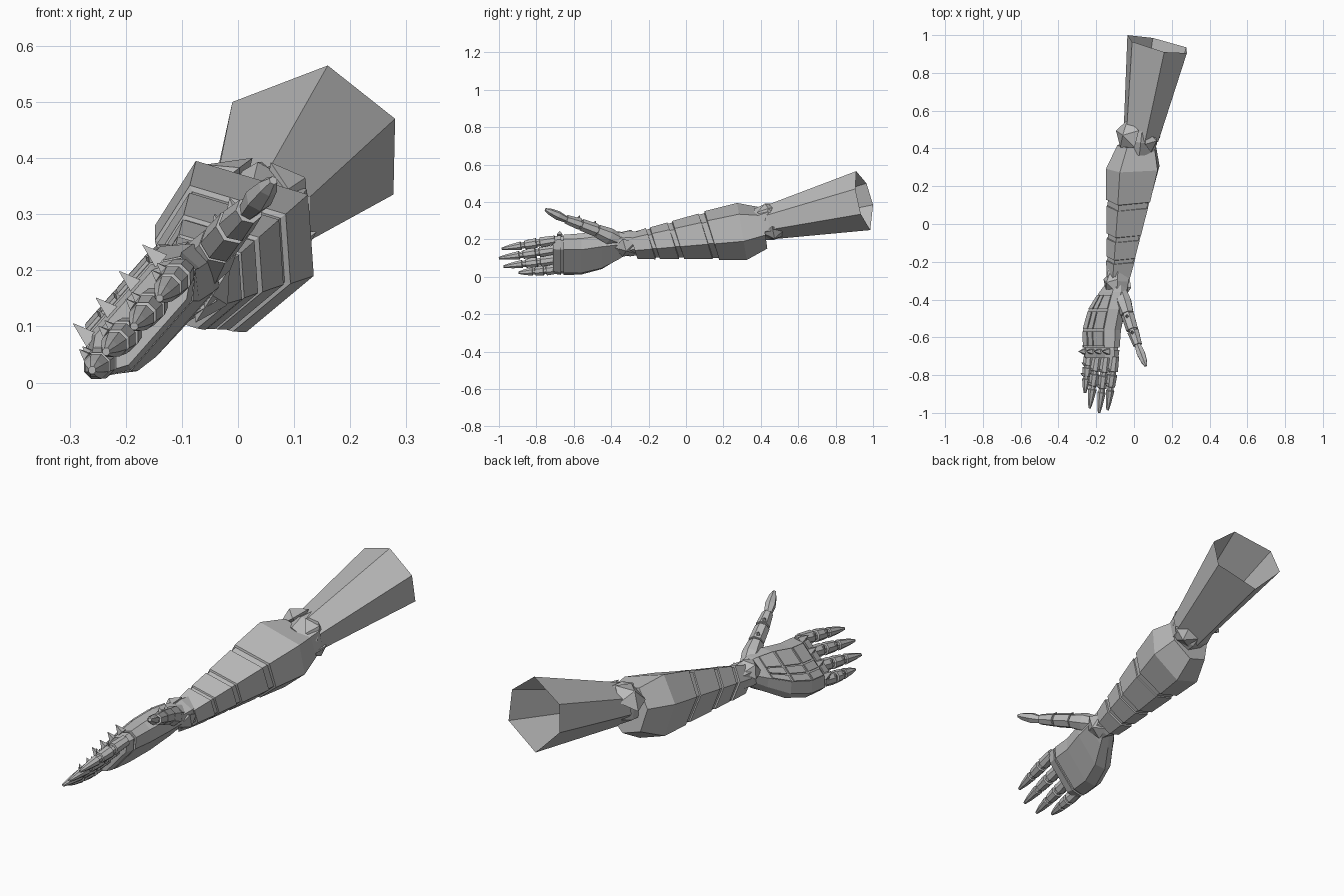
import bpy, bmesh, math
from mathutils import Vector

if "Cube" in bpy.data.objects:
    bpy.data.objects.remove(bpy.data.objects["Cube"])

steel = bpy.data.materials.new("grey steel")
steel.diffuse_color = (0.5, 0.5, 0.5, 1)
steel.use_nodes = True
steel.node_tree.nodes["Principled BSDF"].inputs["Base Color"].default_value = steel.diffuse_color

U = Vector((0.66, 0, 0.75))       # across the hand, little finger to index
N = Vector((-0.75, 0, 0.66))      # out of the back of the hand


def hand_point(u, y, n):
    return U * u + N * n + Vector((0, y, 0))


def loft(name, rings, cap=True):
    """Skin a list of equal-length rings of points."""
    bm = bmesh.new()
    loops = [[bm.verts.new(p) for p in ring] for ring in rings]
    k = len(loops[0])
    for a, b in zip(loops, loops[1:]):
        for i in range(k):
            j = (i + 1) % k
            bm.faces.new((a[i], a[j], b[j], b[i]))
    if cap:
        bm.faces.new(loops[0])
        bm.faces.new(loops[-1])
    bmesh.ops.recalc_face_normals(bm, faces=bm.faces)
    mesh = bpy.data.meshes.new(name)
    bm.to_mesh(mesh)
    bm.free()
    mesh.materials.append(steel)
    ob = bpy.data.objects.new(name, mesh)
    bpy.context.collection.objects.link(ob)
    return ob


def tube(name, start, end, profile, sides=8):
    """Turned shape along a line; profile is (fraction, radius)."""
    start, end = Vector(start), Vector(end)
    q = (end - start).to_track_quat('Z', 'Y')
    rings = []
    for t, r in profile:
        c = start.lerp(end, t)
        rings.append([c + q @ Vector((r * math.cos(a), r * math.sin(a), 0))
                      for a in (2 * math.pi * (i + 0.5) / sides for i in range(sides))])
    return loft(name, rings)


def gem(name, center, normal, radius, height):
    """Five-sided pointed guard plate."""
    c, n = Vector(center), Vector(normal).normalized()
    return tube(name, c - n * height * 0.6, c + n * height,
                [(0, radius * 0.6), (0.37, radius), (1, 0.003)], 5)


# upper arm sleeve: open six-sided tube flaring away from the elbow
far = [Vector(p) for p in ((-0.01, 0.965, 0.50), (0.16, 0.91, 0.565), (0.28, 0.905, 0.47),
                           (0.277, 0.935, 0.335), (0.10, 0.985, 0.25), (-0.035, 1.0, 0.385))]
mid = sum(far, Vector()) / 6
near = [Vector((0.04, 0.46, 0.30)) + (p - mid) * 0.58 for p in far]
loft("upper_arm_sleeve", [near, far], cap=False)

# elbow joint and its guards
tube("elbow_joint", (0.03, 0.38, 0.28), (0.045, 0.52, 0.31),
     [(0, 0.085), (0.5, 0.1), (1, 0.085)], 6)
gem("elbow_guard_outer", (-0.035, 0.47, 0.355), (-0.6, 0.0, 0.8), 0.08, 0.04)
gem("elbow_guard_inner", (0.09, 0.44, 0.345), (0.75, 0.0, 0.5), 0.06, 0.035)
gem("elbow_guard_lower", (0.085, 0.47, 0.235), (0.5, 0.1, -0.8), 0.065, 0.035)

# forearm: hexagon tapering toward the wrist, with recessed slanted grooves
HEX = ((-0.075, 0.395), (0.125, 0.335), (0.135, 0.19),
       (0.015, 0.09), (-0.11, 0.13), (-0.148, 0.28))


def forearm_ring(y, inset, slant=0.3):
    s = min(1, 0.5 + 0.5 * (y + 0.25) / 0.55)
    pts = [(-0.15 + (x + 0.15) * s, 0.095 + (z - 0.095) * s) for x, z in HEX]
    cx, cz = sum(p[0] for p in pts) / 6, sum(p[1] for p in pts) / 6
    return [Vector((cx + (x - cx) * inset, y - slant * (z - cz), cz + (z - cz) * inset))
            for x, z in pts]


bands = [(0.30, 1), (0.14, 1), (0.138, 0.92), (0.108, 0.92), (0.106, 0.97),
         (-0.04, 0.97), (-0.042, 0.89), (-0.066, 0.89), (-0.068, 0.96),
         (-0.165, 0.96), (-0.167, 0.88), (-0.186, 0.88), (-0.188, 0.98), (-0.28, 0.95)]
elbow_end = [p + Vector((0.02, 0, 0.02)) for p in forearm_ring(0.42, 0.72, 0.1)]
loft("forearm", [elbow_end] + [forearm_ring(y, k, 0.17 if y == 0.30 else 0.3)
                               for y, k in bands])

# wrist
tube("wrist_joint", (-0.085, -0.24, 0.18), (-0.09, -0.36, 0.175),
     [(0, 0.06), (0.5, 0.068), (1, 0.06)], 6)
gem("wrist_guard_outer", (-0.125, -0.31, 0.215), (-0.7, 0, 0.7), 0.055, 0.03)
gem("wrist_guard_inner", (-0.045, -0.32, 0.155), (0.8, 0, -0.5), 0.06, 0.03)

# palm: stations are y, centre u, centre n, half width, half thickness
PALM = [(-0.31, 0.076, 0.187, 0.05, 0.045), (-0.36, 0.055, 0.192, 0.08, 0.054),
        (-0.45, 0.015, 0.202, 0.118, 0.062), (-0.56, -0.02, 0.208, 0.128, 0.06),
        (-0.655, -0.027, 0.208, 0.128, 0.051)]


def palm_ring(y, uc, nc, w, t):
    shape = ((-1, -0.35), (-0.65, -1), (0.65, -1), (1, -0.35),
             (1, 0.35), (0.65, 1), (-0.65, 1), (-1, 0.35))
    return [hand_point(uc + a * w, y, nc + b * t) for a, b in shape]


loft("palm", [palm_ring(*s) for s in PALM])
loft("knuckle_joint", [palm_ring(y, -0.027, 0.207, 0.118, 0.042) for y in (-0.65, -0.67)])
loft("knuckle_band", [palm_ring(-0.668, -0.027, 0.207, 0.126, 0.049),
                      palm_ring(-0.71, -0.027, 0.207, 0.12, 0.04)])


# armour plates on the back of the hand
def station(y):
    for a, b in zip(PALM, PALM[1:]):
        if a[0] >= y >= b[0]:
            k = (y - a[0]) / (b[0] - a[0])
            return [p + (q - p) * k for p, q in zip(a, b)]


def hand_plate(y0, y1, a0, a1):
    rings = []
    for y in (y0, y1):
        _, uc, nc, w, t = station(y)
        rings.append([hand_point(uc + a * w, y, nc + t + h)
                      for a, h in ((a0, -0.003), (a1, -0.003), (a1, 0.006), (a0, 0.006))])
    loft("hand_plate", rings)


for y0, y1 in ((-0.375, -0.449), (-0.463, -0.555), (-0.568, -0.645)):
    for a0, a1 in ((-0.64, -0.38), (-0.32, -0.04), (0.02, 0.64)):
        hand_plate(y0, y1, a0, a1)

# fingers: three stepped armour segments, with a spike at each joint
FINGER = [(0, 0.026), (0.27, 0.03), (0.28, 0.021), (0.34, 0.021), (0.35, 0.029),
          (0.56, 0.025), (0.57, 0.018), (0.63, 0.018), (0.64, 0.024), (0.85, 0.016),
          (1, 0.007)]


def spike(name, base, direction, r, h):
    base = Vector(base)
    tube(name, base, base + Vector(direction).normalized() * h, [(0, r), (1, 0.001)], 4)


fingers = {"index": (0.08, -0.70, (-0.14, -0.985, 0.15)),
           "middle": (0.01, -0.70, (-0.185, -1.0, 0.10)),
           "ring": (-0.06, -0.70, (-0.235, -0.975, 0.055)),
           "little": (-0.128, -0.69, (-0.26, -0.895, 0.022))}
for key, (u, y, tip) in fingers.items():
    base, tip = hand_point(u, y, 0.207), Vector(tip)
    tube(key + "_finger", base, tip, FINGER)
    spike(key + "_knuckle_spike", hand_point(u * 0.9, -0.675, 0.245), N, 0.022, 0.045)
    for t in (0.26, 0.53):
        spike(key + "_joint_spike", base.lerp(tip, t) + N * 0.022,
              N + Vector((0, 0.4, 0)), 0.011, 0.022)

# thumb: root, two stepped segments and a leaf-shaped claw
tube("thumb_root", (-0.075, -0.35, 0.19), (-0.035, -0.475, 0.245),
     [(0, 0.035), (0.5, 0.045), (1, 0.036)], 7)
tube("thumb_lower", (-0.037, -0.465, 0.243), (-0.008, -0.56, 0.278),
     [(0, 0.028), (0.15, 0.028), (0.16, 0.036), (1, 0.033)], 7)
tube("thumb_upper", (-0.01, -0.55, 0.275), (0.02, -0.64, 0.307),
     [(0, 0.024), (0.2, 0.024), (0.21, 0.032), (1, 0.025)], 7)
tube("thumb_claw", (0.015, -0.63, 0.302), (0.063, -0.752, 0.36),
     [(0, 0.016), (0.45, 0.025), (0.8, 0.018), (1, 0.008)], 6)
for p in ((-0.035, -0.49, 0.28), (-0.008, -0.575, 0.308)):
    spike("thumb_spike", p, (-0.3, 0.3, 0.9), 0.013, 0.022)
